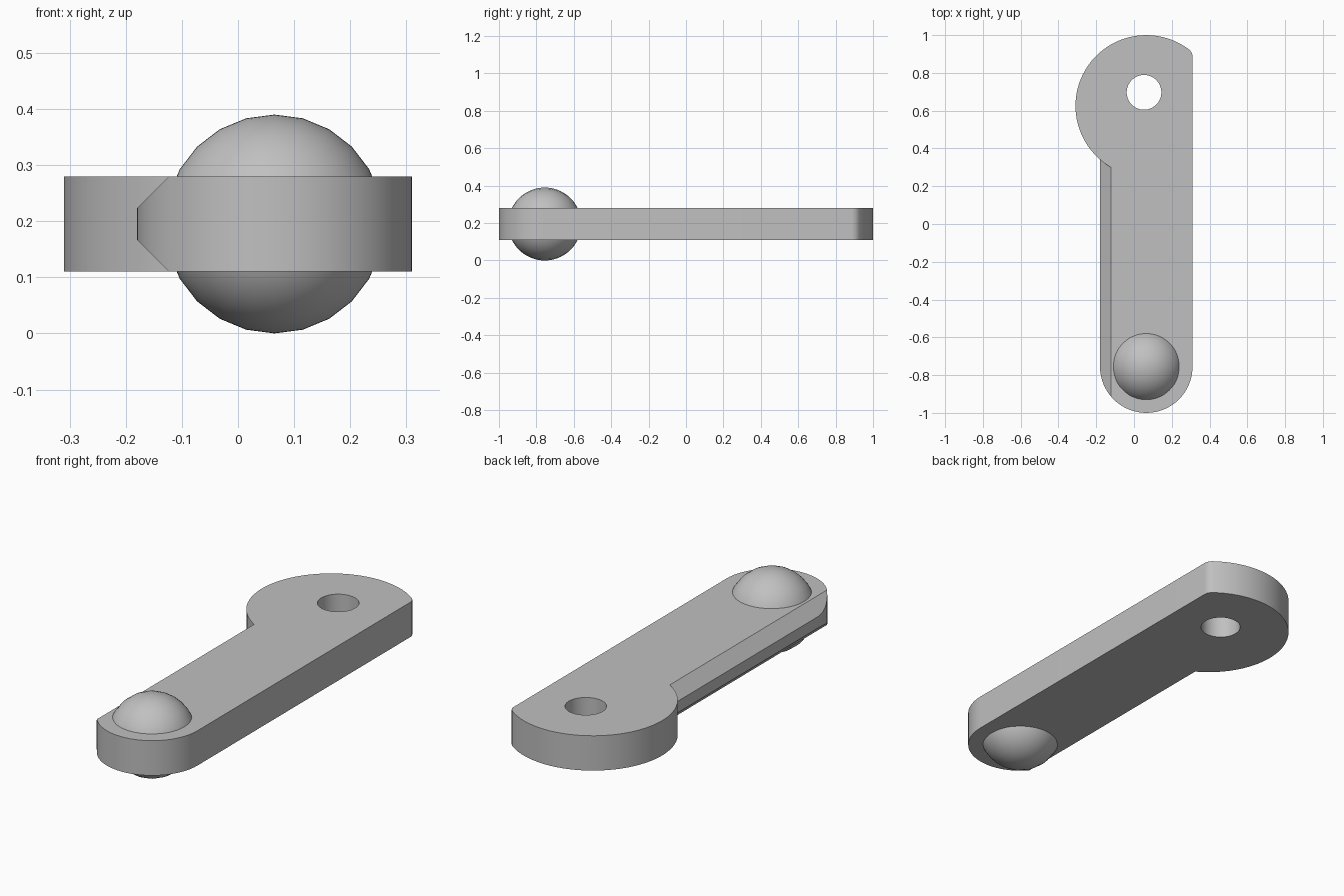
import bpy, bmesh
from math import radians, degrees, cos, sin, atan2, sqrt
from mathutils import Matrix

cube = bpy.data.objects.get("Cube")
if cube:
    bpy.data.objects.remove(cube, do_unlink=True)

Z0, Z1 = 0.11, 0.28            # plate bottom and top
LEFT, RIGHT = -0.18, 0.31      # arm sides
CX, ARM_R = 0.065, 0.245       # shared centre line, arm end radius
TIP_Y = -0.755                 # centre of the rounded tip
HEAD_Y, HEAD_R = 0.625, 0.375  # round head
FILLET = 0.05
BEVEL = 0.057

grey = bpy.data.materials.new("plain grey")
grey.use_nodes = True
colour = (0.53, 0.53, 0.53, 1)
grey.diffuse_color = colour
grey.node_tree.nodes["Principled BSDF"].inputs["Base Color"].default_value = colour


def arc(cx, cy, r, start, end, steps):
    angles = [radians(start + (end - start) * i / steps) for i in range(steps + 1)]
    return [(cx + r * cos(a), cy + r * sin(a)) for a in angles]


def add_object(name, bm):
    bmesh.ops.recalc_face_normals(bm, faces=bm.faces[:])
    mesh = bpy.data.meshes.new(name)
    bm.to_mesh(mesh)
    bm.free()
    mesh.materials.append(grey)
    obj = bpy.data.objects.new(name, mesh)
    bpy.context.collection.objects.link(obj)
    return obj


def prism(outline, z0, z1):
    bm = bmesh.new()
    face = bm.faces.new([bm.verts.new((x, y, z0)) for x, y in outline])
    top = bmesh.ops.extrude_face_region(bm, geom=[face])["geom"]
    verts = [v for v in top if isinstance(v, bmesh.types.BMVert)]
    bmesh.ops.translate(bm, vec=(0, 0, z1 - z0), verts=verts)
    return bm


def activate(obj):
    bpy.ops.object.select_all(action='DESELECT')
    obj.select_set(True)
    bpy.context.view_layer.objects.active = obj


def combine(obj, other, operation):
    mod = obj.modifiers.new(operation.title(), 'BOOLEAN')
    mod.operation, mod.solver, mod.object = operation, 'EXACT', other
    activate(obj)
    bpy.ops.object.modifier_apply(modifier=mod.name)
    bpy.data.objects.remove(other, do_unlink=True)


# Arm with a rounded tip; its -x side is bevelled above and below
outline = arc(CX, TIP_Y, ARM_R, 180, 360, 32) + [(RIGHT, 0.6), (LEFT, 0.6)]
bm = prism(outline, Z0, Z1)
for z, side in ((Z1, 1), (Z0, -1)):
    cut = bmesh.ops.bisect_plane(
        bm, geom=bm.verts[:] + bm.edges[:] + bm.faces[:], dist=1e-5,
        plane_co=(LEFT + BEVEL, 0, z), plane_no=(-1, 0, side), clear_outer=True)
    bmesh.ops.holes_fill(bm, edges=[e for e in bm.edges if e.is_boundary], sides=0)
plate = add_object("lever_plate", bm)

# Round head, trimmed flush with the arm and filleted at the far corner
fx = RIGHT - FILLET
fy = HEAD_Y + sqrt((HEAD_R - FILLET) ** 2 - (fx - CX) ** 2)
tangent = degrees(atan2(fy - HEAD_Y, fx - CX))
low = 360 - degrees(atan2(sqrt(HEAD_R ** 2 - ARM_R ** 2), ARM_R))
outline = arc(fx, fy, FILLET, 0, tangent, 8)[:-1]
outline += arc(CX, HEAD_Y, HEAD_R, tangent, low, 56)
combine(plate, add_object("head", prism(outline, Z0, Z1)), 'UNION')

# Pivot hole through the head
hole = arc(0.053, 0.697, 0.092, 0, 360, 40)[:-1]
combine(plate, add_object("hole_cutter", prism(hole, 0, 0.4)), 'DIFFERENCE')

# Ball set through the tip, with its poles along y
bm = bmesh.new()
bmesh.ops.create_uvsphere(
    bm, u_segments=24, v_segments=36, radius=0.195,
    matrix=Matrix.Translation((CX, TIP_Y, 0.195)) @ Matrix.Rotation(radians(90), 4, 'X'))
ball = add_object("ball", bm)

for obj in (plate, ball):
    activate(obj)
    bpy.ops.object.shade_smooth_by_angle(angle=radians(30))
